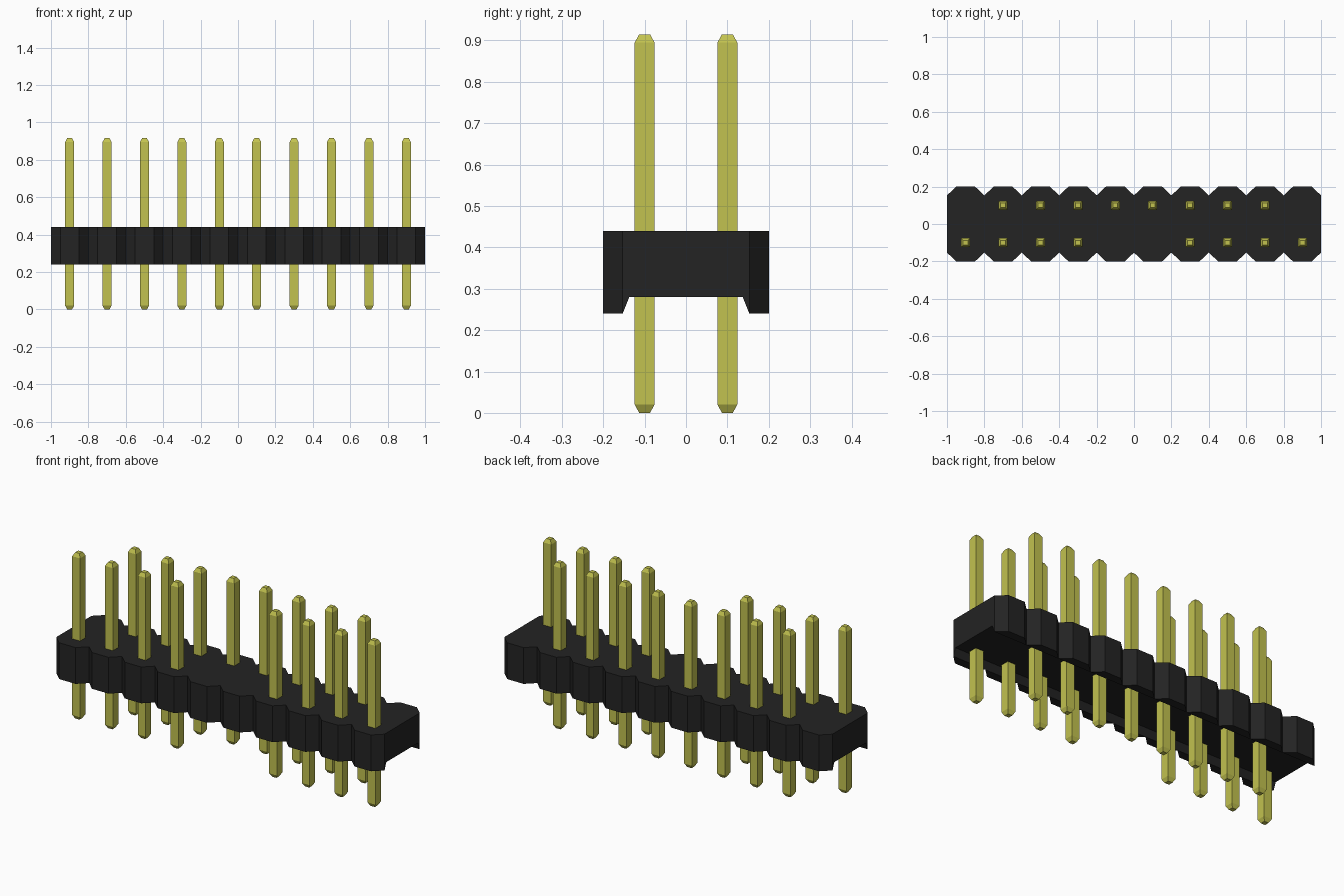
import bpy
import bmesh

cube = bpy.data.objects.get("Cube")
if cube:
    bpy.data.objects.remove(cube, do_unlink=True)


def material(name, rgb):
    mat = bpy.data.materials.new(name)
    mat.use_nodes = True
    mat.diffuse_color = (*rgb, 1)
    mat.node_tree.nodes["Principled BSDF"].inputs["Base Color"].default_value = (*rgb, 1)
    return mat


def mesh_from(bm, name, mat):
    bmesh.ops.recalc_face_normals(bm, faces=bm.faces[:])
    mesh = bpy.data.meshes.new(name)
    bm.to_mesh(mesh)
    bm.free()
    mesh.materials.append(mat)
    return mesh


def add_object(name, mesh, location=(0, 0, 0)):
    obj = bpy.data.objects.new(name, mesh)
    obj.location = location
    bpy.context.collection.objects.link(obj)
    return obj


black = material("black plastic", (0.017, 0.017, 0.017))
gold = material("yellow metal", (0.54, 0.54, 0.08))

PITCH, COLUMNS = 0.2, 10
TOP, BOTTOM, CEILING = 0.44, 0.24, 0.28
OUTER, NOTCH, CHANNEL = 0.2, 0.153, 0.137
FLAT = 0.05  # half width of each scallop's flat face

# Housing: scalloped outline with a flared channel along the underside
bm = bmesh.new()
outlines, notch_rows, channel_rows = [], [], []
for side in (-1, 1):
    points = [(-1, NOTCH)]
    for i in range(COLUMNS):
        x = -1 + PITCH * (i + 0.5)
        points += [(x - FLAT, OUTER), (x + FLAT, OUTER), (x + PITCH / 2, NOTCH)]
    upper = [bm.verts.new((x, side * y, TOP)) for x, y in points]
    lower = [bm.verts.new((x, side * y, BOTTOM)) for x, y in points]
    # outer scalloped wall
    for i in range(len(points) - 1):
        bm.faces.new((upper[i], upper[i + 1], lower[i + 1], lower[i]))
    # foot under each scallop
    for i in range(0, len(points) - 1, 3):
        bm.faces.new(lower[i:i + 4])
    # sloping channel wall
    channel = [bm.verts.new((x, side * CHANNEL, CEILING)) for x in (-1, 1)]
    notches = lower[::3]
    bm.faces.new(notches + channel[::-1])
    outlines.append(upper)
    notch_rows.append(notches)
    channel_rows.append(channel)

front, back = outlines
bm.faces.new(front + back[::-1])
(c0, c1), (c2, c3) = channel_rows
bm.faces.new((c0, c1, c3, c2))
for end in (0, -1):
    bm.faces.new((front[end], back[end], notch_rows[1][end], channel_rows[1][end],
                  channel_rows[0][end], notch_rows[0][end]))
add_object("housing", mesh_from(bm, "housing", black))

# Pin: square rod with tapered tips
HEIGHT, TAPER = 0.915, 0.02
bm = bmesh.new()
rings = []
for z, r in ((0, 0.013), (TAPER, 0.024), (HEIGHT - TAPER, 0.024), (HEIGHT, 0.013)):
    rings.append([bm.verts.new((x * r, y * r, z))
                  for x, y in ((-1, -1), (1, -1), (1, 1), (-1, 1))])
for a, b in zip(rings, rings[1:]):
    for i in range(4):
        j = (i + 1) % 4
        bm.faces.new((a[i], a[j], b[j], b[i]))
bm.faces.new(rings[0])
bm.faces.new(rings[-1])
pin_mesh = mesh_from(bm, "pin", gold)

# Two rows of pins; some positions are left empty
rows = {"front": (-0.1, (4, 5)), "back": (0.1, (0, 9))}
for row, (y, empty) in rows.items():
    for i in range(COLUMNS):
        if i not in empty:
            add_object(f"{row}_pin_{i + 1}", pin_mesh, (-1 + PITCH * (i + 0.5), y, 0))
